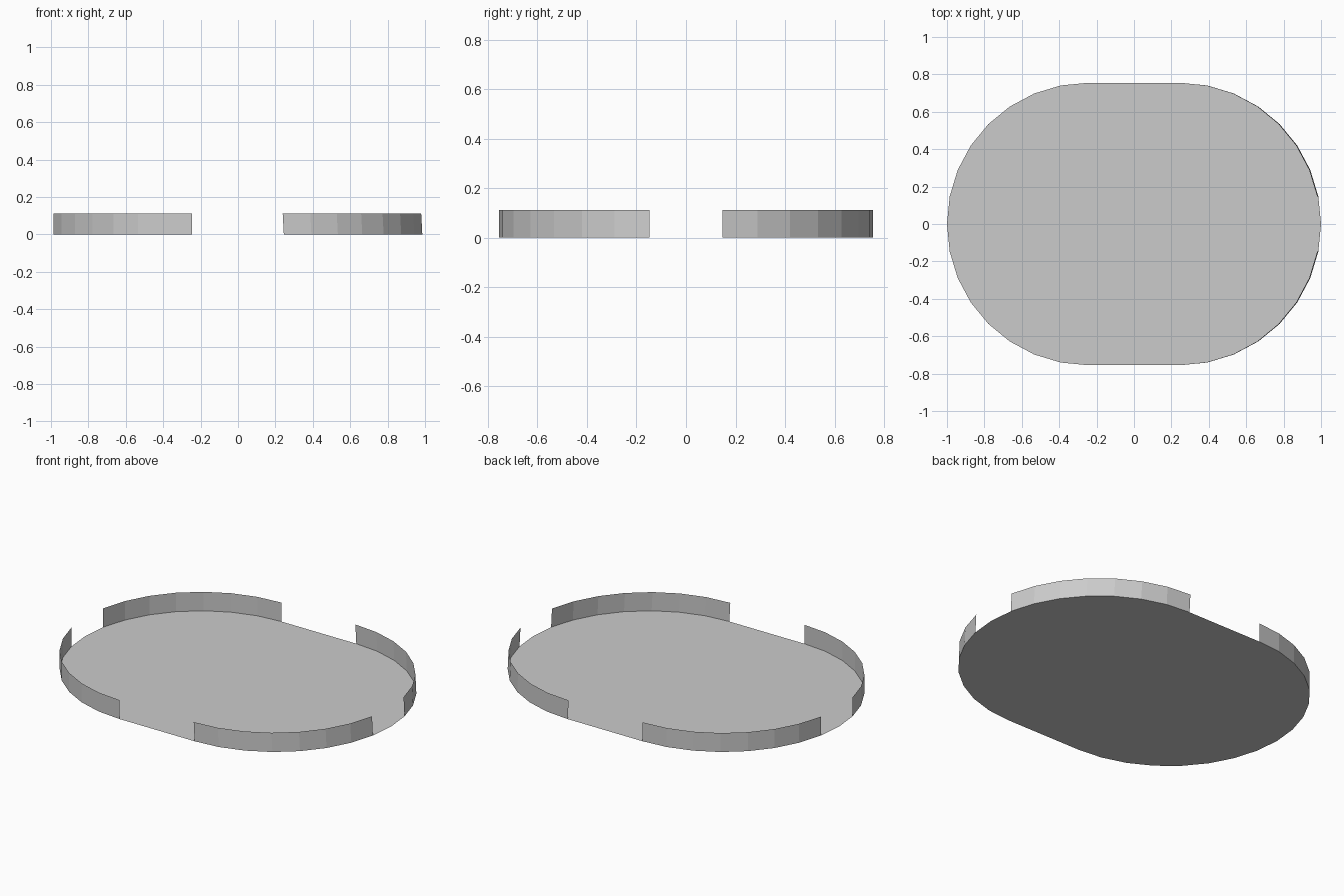
import bpy, bmesh
from math import sin, cos, pi

cube = bpy.data.objects.get("Cube")
if cube:
    bpy.data.objects.remove(cube)

RADIUS = 0.755    # radius of the rounded ends
OFFSET = 0.245    # distance of each end's centre from the middle
HEIGHT = 0.112    # rim height
LEAN = 0.006      # slight inward lean of the left rims
STEP = pi / 16

grey = bpy.data.materials.new("light grey")
grey.use_nodes = True
colour = (0.6, 0.6, 0.6, 1)
grey.diffuse_color = colour
grey.node_tree.nodes["Principled BSDF"].inputs["Base Color"].default_value = colour


def finish(name, bm):
    mesh = bpy.data.meshes.new(name)
    bm.to_mesh(mesh)
    bm.free()
    mesh.materials.append(grey)
    bpy.context.collection.objects.link(bpy.data.objects.new(name, mesh))


def arc_point(sx, sy, i):
    return sx * (OFFSET + RADIUS * cos(i * STEP)), sy * RADIUS * sin(i * STEP)


# Thin flat base with two round ends
bm = bmesh.new()
outline = [arc_point(1, 1, i) for i in range(-8, 9)]
outline += [(-x, -y) for x, y in outline]
bm.faces.new([bm.verts.new((x, y, 0)) for x, y in outline])
finish("base_plate", bm)

# Four upright sheet rims, with gaps at the sides and ends
for sx, side in ((1, "left"), (-1, "right")):
    for sy, end in ((1, "back"), (-1, "front")):
        bm = bmesh.new()
        lean = LEAN if sx > 0 else 0
        rows = []
        for i in range(1, 9):
            x, y = arc_point(sx, sy, i)
            rows.append((bm.verts.new((x, y, 0)),
                         bm.verts.new((x - lean, y, HEIGHT))))
        for a, b in zip(rows, rows[1:]):
            quad = [a[0], b[0], b[1], a[1]]
            bm.faces.new(quad if sx * sy > 0 else quad[::-1])
        finish(f"{end}_{side}_rim", bm)
